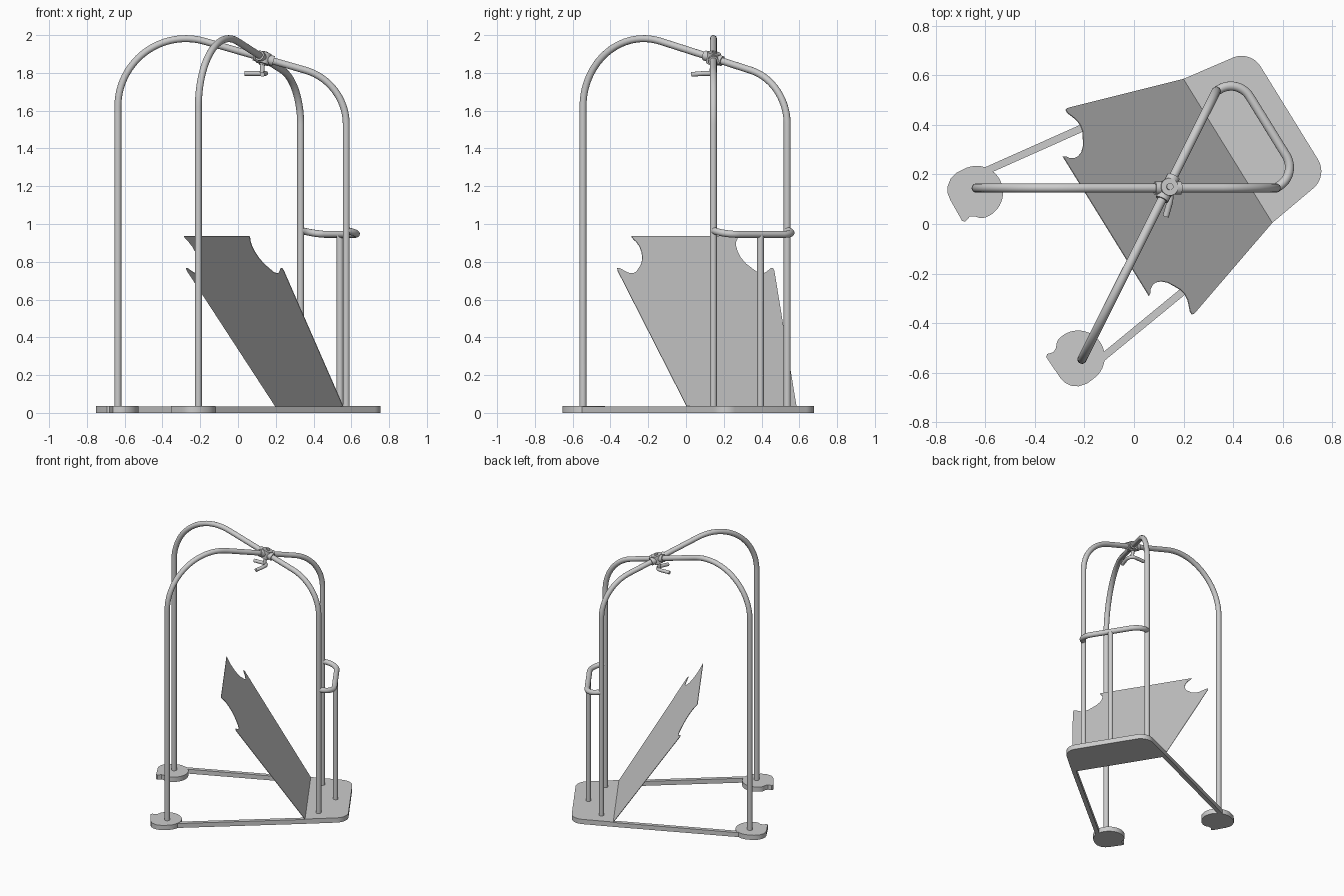
import bpy, bmesh, math
from mathutils import Vector, Matrix

if "Cube" in bpy.data.objects:
    bpy.data.objects.remove(bpy.data.objects["Cube"])

# Local frame: origin under the hub, +x along the model's mirror axis
ANG = math.radians(31.7)
FRAME = Matrix.Translation((0.136, 0.145, 0)) @ Matrix.Rotation(ANG, 4, 'Z')
CA, SA = math.cos(ANG), math.sin(ANG)
R = 0.0185


def fillet(pts, radii, n=20):
    """Polyline with rounded inner corners."""
    pts = [Vector(p) for p in pts]
    out = [pts[0]]
    for i in range(1, len(pts) - 1):
        p, r = pts[i], radii[i - 1]
        a = (pts[i - 1] - p).normalized()
        b = (pts[i + 1] - p).normalized()
        half = a.angle(b) / 2
        t = r / math.tan(half)
        c = p + (a + b).normalized() * (r / math.sin(half))
        v0, v1 = (p + a * t - c).normalized(), (p + b * t - c).normalized()
        out += [c + v0.slerp(v1, k / n) * r for k in range(n + 1)]
    return out + [pts[-1]]


def tube(name, pts, r=R):
    cu = bpy.data.curves.new(name, 'CURVE')
    cu.dimensions = '3D'
    cu.bevel_depth = r
    cu.bevel_resolution = 6
    cu.use_fill_caps = True
    sp = cu.splines.new('POLY')
    sp.points.add(len(pts) - 1)
    for q, p in zip(sp.points, pts):
        q.co = (*p, 1)
    ob = bpy.data.objects.new(name, cu)
    bpy.context.collection.objects.link(ob)
    ob.matrix_world = FRAME
    bpy.ops.object.select_all(action='DESELECT')
    ob.select_set(True)
    bpy.context.view_layer.objects.active = ob
    bpy.ops.object.convert(target='MESH')
    bpy.ops.object.shade_smooth_by_angle(angle=math.radians(40))
    return bpy.context.object


def slab(name, pts, depth):
    """Planar outline of 3D points, extruded by a depth vector."""
    bm = bmesh.new()
    f = bm.faces.new([bm.verts.new(p) for p in pts])
    new = bmesh.ops.extrude_face_region(bm, geom=[f], use_keep_orig=True)
    bmesh.ops.translate(bm, vec=depth,
                        verts=[g for g in new['geom'] if isinstance(g, bmesh.types.BMVert)])
    bmesh.ops.recalc_face_normals(bm, faces=bm.faces)
    me = bpy.data.meshes.new(name)
    bm.to_mesh(me)
    bm.free()
    ob = bpy.data.objects.new(name, me)
    bpy.context.collection.objects.link(ob)
    ob.matrix_world = FRAME
    bpy.ops.object.select_all(action='DESELECT')
    ob.select_set(True)
    bpy.context.view_layer.objects.active = ob
    bpy.ops.object.shade_smooth_by_angle(angle=math.radians(30))
    return ob


H = 0.036

# Main base plate with two rounded outer corners
plate = fillet([(0.285, 0.341, 0), (0.576, 0.298, 0), (0.576, -0.298, 0), (0.285, -0.341, 0)],
               [0.09, 0.09], 10)
slab("base_plate", plate, (0, 0, H))

# Leaning panel with a scooped notch at both upper corners
half = [(0.285, 0.341), (-0.174, 0.487), (-0.183, 0.484), (-0.183, 0.47), (-0.175, 0.449),
        (-0.167, 0.425), (-0.165, 0.401), (-0.17, 0.376), (-0.182, 0.353), (-0.198, 0.325),
        (-0.218, 0.306), (-0.238, 0.299), (-0.256, 0.300), (-0.272, 0.310), (-0.280, 0.322),
        (-0.291, 0.330)]
both = half + [(u, -v) for u, v in reversed(half)]
SL = 0.9 / 0.576
slab("leaning_panel", [(u, v, H + (0.285 - u) * SL) for u, v in both], (-0.003, 0, -0.002))


def hoop_pt(d, s):
    return (d * CA, -s * d * SA)


def slope_z(d):
    return 1.8775 - 0.287 * d


for s, side in ((1, "left"), (-1, "right")):
    # Foot pad: disc with a blunt outer corner and a pointed tip
    foot = [(-0.71, 0.297), (-0.722, 0.312), (-0.74, 0.321), (-0.765, 0.314), (-0.775, 0.322),
            (-0.771, 0.421), (-0.766, 0.448), (-0.752, 0.472), (-0.725, 0.492), (-0.69, 0.5)]
    for k in range(25):
        a = math.radians(80 - k * 196 / 25)
        foot.append((-0.665 + 0.107 * math.cos(a), 0.39 + 0.107 * math.sin(a)))
    slab(side + "_foot_pad", [(u, s * v, 0) for u, v in foot], (0, 0, H))

    # Floor rail between foot pad and base plate
    rail = [(-0.61, 0.462), (0.287, 0.341), (0.287, 0.311), (-0.61, 0.432)]
    slab(side + "_floor_rail", [(u, s * v, 0) for u, v in rail], (0, 0, H - 0.003))

    # Tall bent hoop
    d0, d1 = -0.772, 0.437
    path = [(*hoop_pt(d0, s), 0.02), (*hoop_pt(d0, s), slope_z(d0)),
            (*hoop_pt(d1, s), slope_z(d1)), (*hoop_pt(d1, s), 0.02)]
    tube(side + "_hoop", fillet(path, [0.36, 0.30], 28))

    # Clamp collars where the hoop passes the hub
    for e in (-1, 1):
        ends = [(*hoop_pt(e * d, s), slope_z(e * d)) for d in (0.022, 0.052)]
        tube(side + "_hub_collar", ends, 0.027)

# Hub body and bolt, square to the plane of both hoops
c = Vector((0, 0, slope_z(0)))
n = Vector((0.287 / CA, 0, 1)).normalized()
tube("hub_body", [c - n * 0.03, c + n * 0.03], 0.036)
tube("hub_bolt", [c - n * 0.038, c + n * 0.036], 0.014)

# Hanging hook under the hub
inv = FRAME.inverted()
tube("hook_stem", [c - n * 0.02, inv @ Vector((0.128, 0.135, 1.797))], 0.012)
hook = [(0.035, 0.145, 1.797), (0.15, 0.15, 1.797), (0.145, 0.09, 1.797), (0.128, 0.03, 1.792)]
tube("hook_arm", fillet([inv @ Vector(p) for p in hook], [0.035, 0.05], 8), 0.0125)

# Guard rail bent around the back, with its centre post
guard = [(0.372, 0.229, 0.966), (0.475, 0.229, 0.945), (0.475, -0.229, 0.945), (0.372, -0.229, 0.966)]
tube("guard_rail", fillet(guard, [0.09, 0.09], 12))
tube("guard_post", [(0.475, 0, 0.02), (0.475, 0, 0.945)], 0.018)
